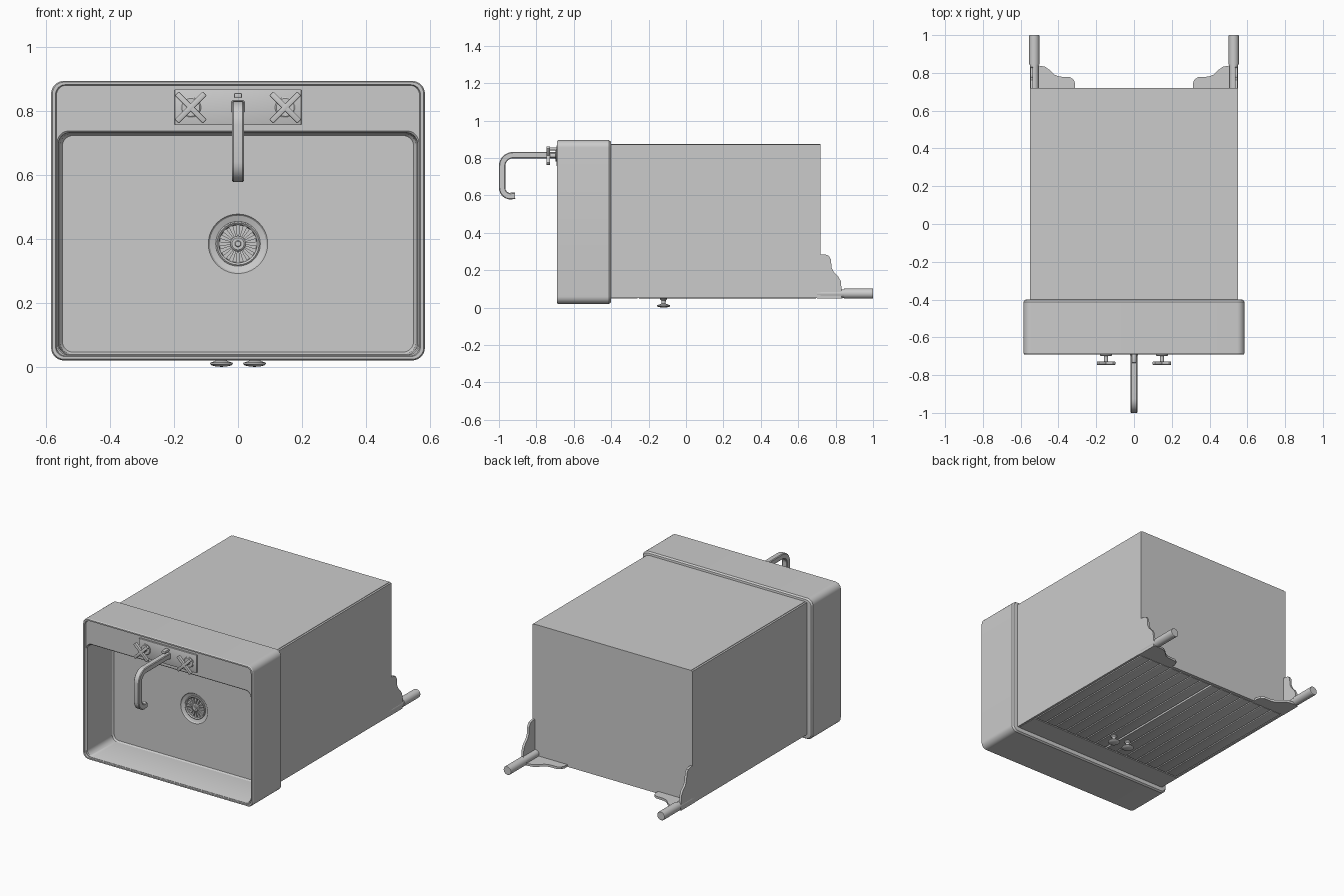
import bpy, bmesh
from math import sin, cos, pi, radians
from mathutils import Matrix, Vector

if "Cube" in bpy.data.objects:
    bpy.data.objects.remove(bpy.data.objects["Cube"])


def finish(name, bm, angle=30):
    bmesh.ops.recalc_face_normals(bm, faces=bm.faces)
    me = bpy.data.meshes.new(name)
    bm.to_mesh(me)
    bm.free()
    ob = bpy.data.objects.new(name, me)
    bpy.context.collection.objects.link(ob)
    bpy.ops.object.select_all(action='DESELECT')
    ob.select_set(True)
    bpy.context.view_layer.objects.active = ob
    bpy.ops.object.shade_smooth_by_angle(angle=radians(angle))
    return ob


def box(name, x, y, z, bevel=0.0, rot=None):
    # x, y, z are (min, max) pairs; rot turns the box about y through its centre
    bm = bmesh.new()
    c = Vector([(a + b) / 2 for a, b in (x, y, z)])
    s = [b - a for a, b in (x, y, z)]
    bmesh.ops.create_cube(bm, size=1, matrix=Matrix.Diagonal((*s, 1)))
    if bevel:
        bmesh.ops.bevel(bm, geom=bm.edges[:], offset=bevel, segments=2, affect='EDGES', profile=0.5)
    m = Matrix.Translation(c)
    if rot:
        m = m @ Matrix.Rotation(rot, 4, 'Y')
    bmesh.ops.transform(bm, matrix=m, verts=bm.verts)
    return finish(name, bm)


def skin(bm, loops, cap_start=False, cap_end=False, closed=False):
    rings = [[bm.verts.new(p) for p in lp] for lp in loops]
    pairs = list(zip(rings, rings[1:]))
    if closed:
        pairs.append((rings[-1], rings[0]))
    for a, b in pairs:
        n = len(a)
        for i in range(n):
            j = (i + 1) % n
            bm.faces.new((a[i], a[j], b[j], b[i]))
    if cap_start:
        bm.faces.new(rings[0])
    if cap_end:
        bm.faces.new(rings[-1])


def lathe(name, profile, centre, axis='Y', n=32, closed=False):
    # profile: (radius, distance along the axis)
    cx, cy, cz = centre
    loops = []
    for r, h in profile:
        ring = []
        for i in range(n):
            u, v = r * cos(2 * pi * i / n), r * sin(2 * pi * i / n)
            ring.append((cx + u, cy + h, cz + v) if axis == 'Y' else (cx + u, cy + v, cz + h))
        loops.append(ring)
    bm = bmesh.new()
    skin(bm, loops, not closed, not closed, closed)
    return finish(name, bm)


def extrude_profile(name, pts, offset):
    bm = bmesh.new()
    o = Vector(offset)
    skin(bm, [pts, [tuple(Vector(p) + o) for p in pts]], True, True)
    return finish(name, bm)


SEG = 10


def rounded(hx, z0, z1, r, y):
    pts = []
    for k, (x, z) in enumerate([(hx - r, z1 - r), (-hx + r, z1 - r), (-hx + r, z0 + r), (hx - r, z0 + r)]):
        for i in range(SEG):
            a = pi / 2 * (k + i / (SEG - 1))
            pts.append((x + r * cos(a), y, z + r * sin(a)))
    return pts


def circle(r, y, z):
    return [(r * cos(pi / 2 * i / SEG), y, z + r * sin(pi / 2 * i / SEG)) for i in range(4 * SEG)]


# Sink: outer shell, rim, shallow deck, basin and drain well
DZ = 0.385
bm = bmesh.new()
skin(bm, [
    rounded(0.568, 0.037, 0.878, 0.03, -0.40),
    rounded(0.578, 0.027, 0.888, 0.035, -0.402),
    rounded(0.585, 0.02, 0.895, 0.04, -0.412),
    rounded(0.585, 0.02, 0.895, 0.04, -0.684),
    rounded(0.581, 0.024, 0.891, 0.036, -0.69),
    rounded(0.571, 0.032, 0.883, 0.03, -0.69),
    rounded(0.568, 0.034, 0.881, 0.03, -0.682),
    rounded(0.566, 0.036, 0.738, 0.036, -0.682),
    rounded(0.562, 0.038, 0.733, 0.036, -0.677),
    rounded(0.557, 0.040, 0.730, 0.036, -0.440),
    rounded(0.550, 0.046, 0.724, 0.034, -0.43),
    circle(0.093, -0.43, DZ),
    circle(0.088, -0.424, DZ),
    circle(0.070, -0.418, DZ),
    circle(0.068, -0.405, DZ),
], True, True)
finish("sink_basin", bm)

# Drain strainer: ring, hub and radial bars
lathe("drain_ring", [(0.070, -0.405), (0.070, -0.422), (0.066, -0.425), (0.060, -0.420), (0.058, -0.405)],
      (0, 0, DZ), closed=True)
lathe("drain_hub", [(0.024, -0.405), (0.024, -0.418), (0.019, -0.422), (0.010, -0.422), (0.008, -0.425), (0.002, -0.425)],
      (0, 0, DZ))
bm = bmesh.new()
for i in range(16):
    m = Matrix.Translation((0, 0, DZ)) @ Matrix.Rotation(2 * pi * i / 16, 4, 'Y')
    bar = [(0.020, -0.003), (0.061, -0.007), (0.061, 0.007), (0.020, 0.003)]
    skin(bm, [[m @ Vector((x, y, z)) for x, z in bar] for y in (-0.405, -0.418)], True, True)
finish("drain_bars", bm)

# Tap plate, spout base and diverter
box("tap_plate", (-0.198, 0.198), (-0.692, -0.675), (0.757, 0.868), 0.002)
box("spout_collar", (-0.02, 0.02), (-0.70, -0.688), (0.795, 0.833), 0.003)
box("diverter_knob", (-0.012, 0.012), (-0.735, -0.688), (0.841, 0.857), 0.003)

# Spout: rectangular bar swept along a hooked path
path = [(-0.68, 0.815), (-0.925, 0.815)]
path += [(-0.925 - 0.058 * sin(a), 0.757 + 0.058 * cos(a)) for a in [pi / 16 * i for i in range(1, 9)]]
path += [(-0.937 - 0.046 * cos(a), 0.641 - 0.046 * sin(a)) for a in [pi / 14 * i for i in range(0, 8)]]
path += [(-0.915, 0.598)]
loops = []
for i, p in enumerate(path):
    a, b = Vector(path[max(i - 1, 0)]), Vector(path[min(i + 1, len(path) - 1)])
    t = (b - a).normalized()
    n = Vector((-t.y, t.x))
    w, h, c = 0.018, 0.017, 0.004
    sec = [(w, h - c), (w - c, h), (-w + c, h), (-w, h - c), (-w, -h + c), (-w + c, -h), (w - c, -h), (w, -h + c)]
    loops.append([(x, p[0] + n.x * d, p[1] + n.y * d) for x, d in sec])
bm = bmesh.new()
skin(bm, loops, True, True)
finish("tap_spout", bm)
lathe("spout_nozzle", [(0.017, -0.025), (0.017, 0.0), (0.012, 0.0)], (0, -0.913, 0.598))

# Cabinet body with thin side panels and front rail
box("cabinet_body", (-0.538, 0.538), (-0.405, 0.72), (0.064, 0.876))
box("front_rail", (-0.54, 0.54), (-0.405, -0.26), (0.05, 0.066))
box("door_bottom_rail", (-0.54, 0.54), (0.70, 0.72), (0.05, 0.066))

# Plank doors
N, W = 7, 0.531 / 7
for side in (-1, 1):
    for i in range(N):
        lo, hi = side * (0.006 + i * W), side * (0.006 + (i + 1) * W - 0.007)
        box("door_plank", (min(lo, hi), max(lo, hi)), (-0.254, 0.697), (0.05, 0.066), 0.002)

# Parts repeated on both sides
wall = [(0.70, 0.285), (0.74, 0.285), (0.762, 0.278), (0.775, 0.258), (0.778, 0.215), (0.79, 0.19),
        (0.815, 0.165), (0.828, 0.14), (0.832, 0.09), (0.832, 0.05), (0.70, 0.05)]
floor = [(0.312, 0.70), (0.312, 0.745), (0.32, 0.765), (0.34, 0.778), (0.395, 0.78), (0.42, 0.79),
         (0.443, 0.813), (0.47, 0.832), (0.50, 0.838), (0.54, 0.838), (0.54, 0.70)]
for s in (-1, 1):
    box("side_panel", sorted((s * 0.536, s * 0.55)), (-0.405, 0.72), (0.052, 0.873))
    extrude_profile("side_bracket", [(s * 0.535, y, z) for y, z in wall], (s * 0.014, 0, 0))
    extrude_profile("front_bracket", [(s * x, y, 0.05) for x, y in floor], (0, 0, 0.014))
    lathe("leg", [(0.023, 0.70), (0.023, 0.845), (0.027, 0.845), (0.027, 0.997), (0.025, 1.0)],
          (s * 0.528, 0, 0.075))
    # Cross handle
    lathe("handle_flange", [(0.032, -0.688), (0.032, -0.695), (0.028, -0.698)], (s * 0.148, 0, 0.812))
    lathe("handle_stem", [(0.011, -0.69), (0.011, -0.735)], (s * 0.148, 0, 0.812))
    for a in (-1, 1):
        box("handle_bar", (s * 0.148 - 0.062, s * 0.148 + 0.062), (-0.746, -0.727),
            (0.803, 0.821), 0.003, a * pi / 4)
    # Door knob
    lathe("door_knob", [(0.018, 0.052), (0.018, 0.045), (0.012, 0.038), (0.011, 0.022), (0.022, 0.017),
                        (0.034, 0.013), (0.036, 0.009), (0.030, 0.004), (0.016, 0.001), (0.003, 0.0)],
          (s * 0.052, -0.12, 0), 'Z')
